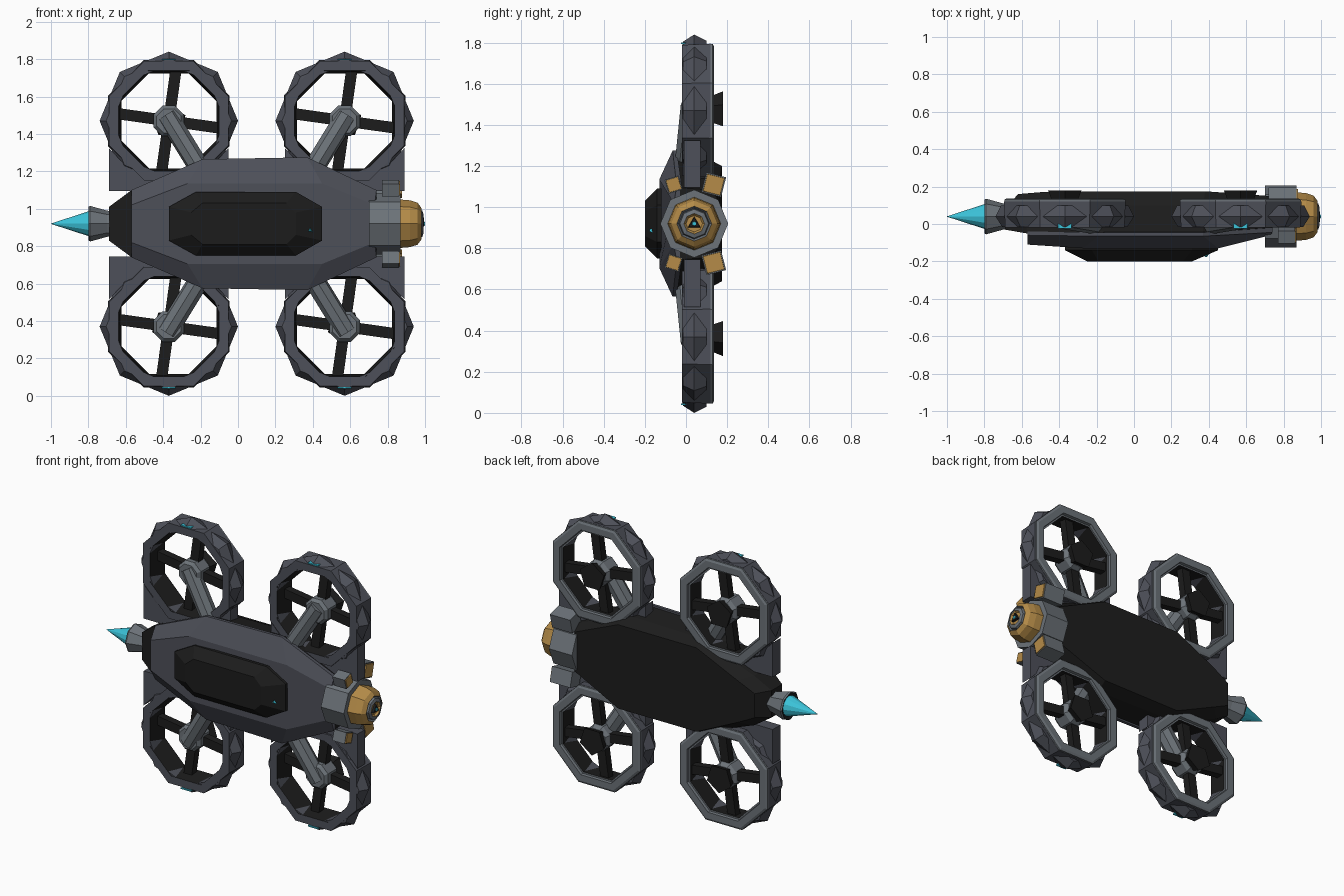
import bpy, bmesh, math
from mathutils import Vector, Matrix

if "Cube" in bpy.data.objects:
    bpy.data.objects.remove(bpy.data.objects["Cube"])

CZ = 0.92   # height of the long axis
AY = 0.04   # depth of the long axis


def material(name, rgb):
    m = bpy.data.materials.new(name)
    m.diffuse_color = (*rgb, 1)
    m.use_nodes = True
    m.node_tree.nodes["Principled BSDF"].inputs["Base Color"].default_value = m.diffuse_color
    return m


DARK, LIGHT, BLACK, GOLD, CYAN = range(5)
MATS = [material("dark grey", (0.075, 0.08, 0.1)), material("light grey", (0.15, 0.17, 0.19)),
        material("black", (0.012, 0.012, 0.012)), material("gold", (0.46, 0.26, 0.065)),
        material("cyan", (0.045, 0.55, 0.7))]


def finish(name, bm):
    bmesh.ops.recalc_face_normals(bm, faces=bm.faces)
    me = bpy.data.meshes.new(name)
    bm.to_mesh(me)
    bm.free()
    for m in MATS:
        me.materials.append(m)
    ob = bpy.data.objects.new(name, me)
    bpy.context.collection.objects.link(ob)
    return ob


def loft(name, rings, mats, loop=False):
    """Skin a list of rings; mats = one per band, then first cap and last cap when not a loop."""
    bm = bmesh.new()
    vs = [[bm.verts.new(p) for p in r] for r in rings]
    n, bands = len(rings[0]), len(rings) - (0 if loop else 1)
    for b in range(bands):
        lo, hi = vs[b], vs[(b + 1) % len(vs)]
        for i in range(n):
            j = (i + 1) % n
            bm.faces.new((lo[i], lo[j], hi[j], hi[i])).material_index = mats[b]
    if not loop:
        bm.faces.new(vs[0]).material_index = mats[bands]
        bm.faces.new(vs[-1]).material_index = mats[bands + 1]
    return finish(name, bm)


def spin(name, centre, axis, profile, n, mats, phase=0.0, loop=False):
    """Turn a (radius, distance) profile around the x or y axis; phase is measured from straight up."""
    c = Vector(centre)
    rings = []
    for r, t in profile:
        ring = []
        for k in range(n):
            a = phase + math.tau * k / n
            s, u = r * math.sin(a), r * math.cos(a)
            ring.append(c + Vector((t, s, u) if axis == 'x' else (s, t, u)))
        rings.append(ring)
    return loft(name, rings, mats, loop)


def rod(name, a, b, r, n, mat):
    a, b = Vector(a), Vector(b)
    bm = bmesh.new()
    bmesh.ops.create_cone(bm, cap_ends=True, segments=n, radius1=r, radius2=r, depth=(b - a).length)
    rot = (b - a).to_track_quat('Z', 'Y').to_matrix().to_4x4()
    bm.transform(Matrix.Translation((a + b) / 2) @ rot)
    for f in bm.faces:
        f.material_index = mat
    return finish(name, bm)


def outline(half):
    """Mirror a (x, y, z offset) half outline across the long axis."""
    return [(x, y, CZ + z) for x, y, z in half] + [(x, y, CZ - z) for x, y, z in reversed(half)]


# Hull: black rear body
loft("rear_hull", [
    outline([(-.69, -.03, .09), (-.575, -.05, .175), (-.19, -.05, .335), (.37, -.05, .345), (.74, -.03, .175)]),
    outline([(-.69, .08, .09), (-.575, .10, .165), (-.19, .10, .31), (.37, .10, .32), (.74, .10, .165)]),
    outline([(-.62, .16, .08), (-.50, .17, .14), (-.20, .175, .28), (.38, .175, .28), (.72, .15, .13)]),
], [BLACK] * 4)

# Grey front shell
loft("front_shell", [
    outline([(-.57, -.04, .18), (-.19, -.045, .345), (.37, -.045, .355), (.74, -.02, .18)]),
    outline([(-.57, -.06, .18), (-.19, -.065, .345), (.37, -.065, .355), (.74, -.045, .18)]),
    outline([(-.57, -.11, .10), (-.27, -.13, .215), (.45, -.13, .215), (.73, -.06, .10)]),
], [DARK] * 4)

# Canopy
loft("canopy", [
    outline([(-.37, -.12, .09), (-.225, -.12, .17), (.31, -.12, .17), (.45, -.12, .09)]),
    outline([(-.37, -.14, .09), (-.225, -.14, .17), (.31, -.14, .17), (.45, -.14, .09)]),
    outline([(-.25, -.20, .06), (-.19, -.20, .11), (.26, -.20, .11), (.31, -.20, .06)]),
], [BLACK] * 4)
spin("canopy_light", (.385, -.165, .885), 'y', [(.022, .01), (.006, -.012)], 3, [CYAN] * 3)

# Nose: grey collar and stepped gold tip
A = (0, AY, CZ)
spin("nose_collar", A, 'x', [(.165, .70), (.165, .87)], 8, [LIGHT] * 3)
spin("nose_tip", A, 'x', [(.13, .86), (.125, .92), (.112, .96), (.085, .98), (.075, .965), (.07, .985),
                          (.05, .992), (.04, .98)], 8,
     [GOLD, GOLD, GOLD, LIGHT, LIGHT, LIGHT, GOLD, GOLD, GOLD])
spin("nose_eye", A, 'x', [(.036, .975), (.032, .995)], 3, [BLACK] * 3)
spin("nose_light", A, 'x', [(.013, .99), (.010, .999)], 6, [CYAN] * 3)

# Tail: flared nozzle and flame
spin("tail_nozzle", A, 'x', [(.06, -.62), (.07, -.70), (.095, -.79), (.09, -.80), (.07, -.79)], 8,
     [LIGHT, LIGHT, LIGHT, BLACK, LIGHT, BLACK])
spin("tail_flame", A, 'x', [(.066, -.78), (.066, -.80), (.001, -1.0)], 12, [CYAN] * 4)

for sz, row in ((1, "upper"), (-1, "lower")):
    # Small thrusters around the nose
    for tag, y, r, x0, x1, tilt in (("front", -.06, .05, .77, .86, .3), ("rear", .135, .07, .72, .87, .25)):
        ph = math.pi / 4 + sz * tilt * (1 if tag == "rear" else -1)
        c = (0, y, CZ + sz * .19)
        spin(f"{row}_{tag}_thruster", c, 'x', [(r, x0), (r, x1)], 4, [LIGHT] * 3, ph)
        spin(f"{row}_{tag}_thruster_cap", c, 'x', [(r * .92, x1 - .01), (r * .85, x1 + .006)], 4,
             [GOLD] * 3, ph)

    for cx, col in ((-.37, "left"), (.57, "right")):
        tag = f"{row}_{col}_"
        cz = CZ + sz * .55
        c = (cx, 0, cz)
        # Duct: belt, tube and rear rim
        spin(tag + "duct_belt", c, 'y', [(.30, -.018), (.335, -.015), (.37, .04), (.34, .10), (.30, .10)], 8,
             [DARK] * 5, 0, True)
        spin(tag + "duct_tube", c, 'y', [(.29, -.02), (.345, -.02), (.352, .12), (.275, .12)], 8,
             [DARK, DARK, LIGHT, BLACK], math.pi / 8, True)
        spin(tag + "duct_rim", c, 'y', [(.285, .115), (.35, .11), (.35, .13), (.335, .137), (.29, .137)], 8,
             [LIGHT] * 5, math.pi / 8, True)
        # Crossed blades
        for k in range(2):
            a = math.radians(8 + 90 * k)
            d = Vector((math.sin(a), 0, math.cos(a)))
            w = Vector((d.z, 0, -d.x)) * .03
            m = Vector((cx, 0, cz))
            ring = [[m + d * (.285 * e) + w * s + Vector((0, y, 0))
                     for s, y in ((-1, .05), (1, .05), (1, .10), (-1, .10))] for e in (-1, 1)]
            loft(tag + f"blade_{k + 1}", ring, [BLACK] * 3)
        # Hub, rear motor cone
        spin(tag + "hub", c, 'y', [(.07, 0), (.088, .02), (.088, .11), (.07, .135)], 8, [LIGHT] * 5, math.pi / 8)
        spin(tag + "motor_cone", c, 'y', [(.07, .12), (.094, .18)], 5, [BLACK] * 3, 0 if sz > 0 else math.pi)
        # Strut to the hull
        side = 1 if cx < 0 else -1
        rod(tag + "strut", (cx - side * .01, .03, cz + sz * .03), (cx + side * .23, -.01, cz - sz * .36),
            .056, 8, LIGHT)
        # Saddle plate between duct and hull
        half = [(-.32, -.375), (-.32, -.145), (-.235, -.235), (0, -.33)]
        pts = half + [(-x, z) for x, z in reversed(half[:-1])]
        loft(tag + "saddle", [[(cx + x, y, cz + sz * z) for x, z in pts] for y in (-.01, .07)], [DARK] * 3)
        # Running light on the outer edge
        zl = cz + sz * .328
        loft(tag + "light", [[(cx + x, y, zl + dz) for x, y in
                              ((-.037, -.024), (.037, -.024), (.037, .01), (-.037, .01))]
                             for dz in (-.004, .004)], [CYAN] * 3)
